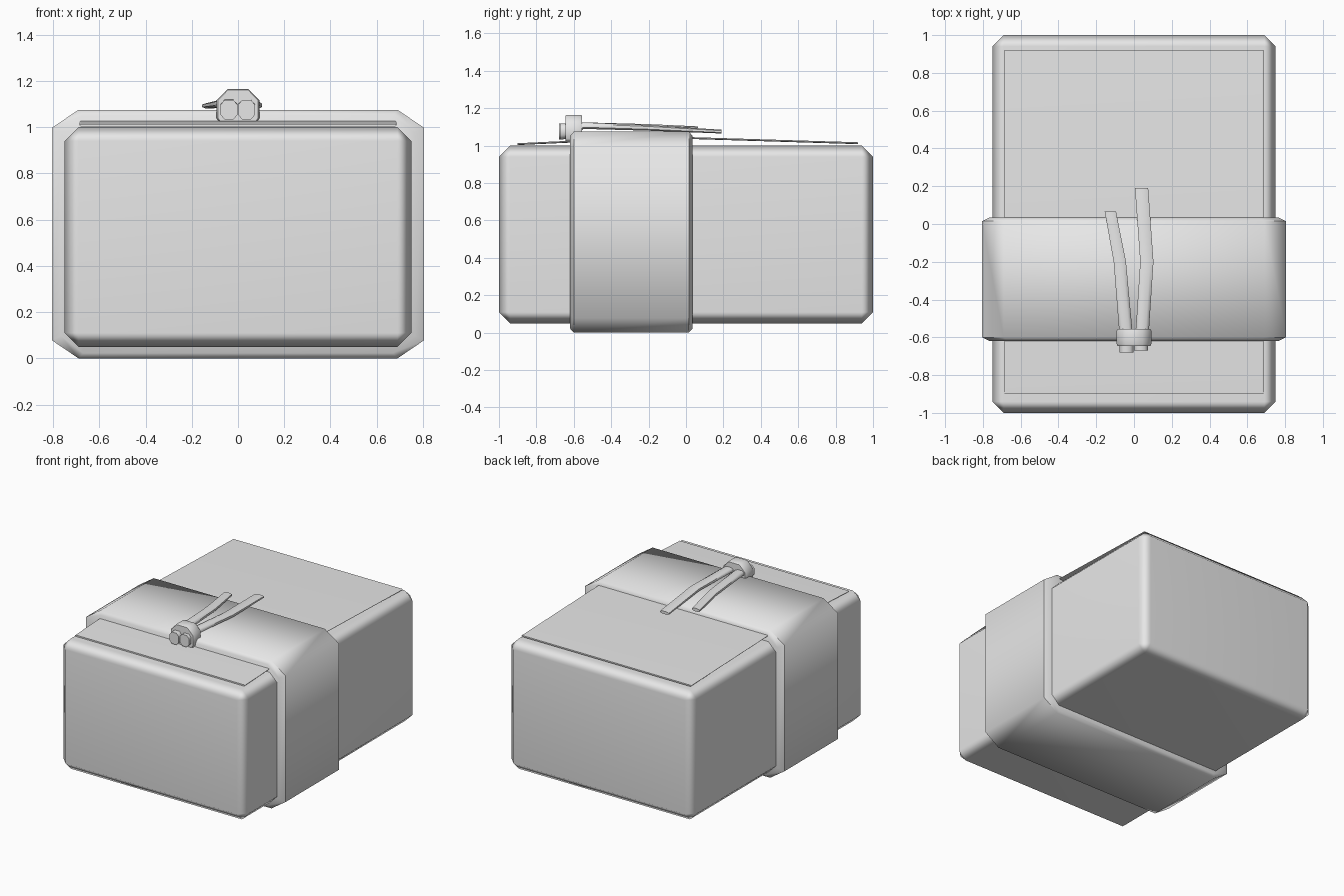
import bpy, bmesh, math
from mathutils import Vector

if "Cube" in bpy.data.objects:
    bpy.data.objects.remove(bpy.data.objects["Cube"], do_unlink=True)

grey = bpy.data.materials.new("plain_grey")
grey.use_nodes = True
grey.diffuse_color = (0.8, 0.8, 0.8, 1)
grey.node_tree.nodes["Principled BSDF"].inputs["Base Color"].default_value = (0.8, 0.8, 0.8, 1)


def finish(name, bm, angle):
    """Turn a bmesh into a smooth shaded object with sharp edges above the angle."""
    bmesh.ops.recalc_face_normals(bm, faces=bm.faces[:])
    for f in bm.faces:
        f.smooth = True
    mesh = bpy.data.meshes.new(name)
    bm.to_mesh(mesh)
    bm.free()
    mesh.set_sharp_from_angle(angle=math.radians(angle))
    mesh.materials.append(grey)
    obj = bpy.data.objects.new(name, mesh)
    bpy.context.collection.objects.link(obj)
    return obj


def weighted(obj):
    mod = obj.modifiers.new("Flat panels", "WEIGHTED_NORMAL")
    mod.keep_sharp = True
    return obj


def cut_corner(hw, hh, cx, cz):
    """Rectangle with cut corners, half sizes hw and hh, cut by cx and cz."""
    quarter = [(hw, hh - cz), (hw - cx, hh)]
    pts = []
    for sx, sz in ((1, 1), (-1, 1), (-1, -1), (1, -1)):
        q = [(sx * x, sz * z) for x, z in quarter]
        pts += q if sx * sz > 0 else q[::-1]
    return pts


def loft(name, sections, angle=60):
    """Join rings along y; each section is (x, y, z, outline)."""
    bm = bmesh.new()
    rings = [[bm.verts.new((x + px, y, z + pz)) for px, pz in outline]
             for x, y, z, outline in sections]
    n = len(rings[0])
    for a, b in zip(rings, rings[1:]):
        for i in range(n):
            j = (i + 1) % n
            bm.faces.new((a[i], a[j], b[j], b[i]))
    bm.faces.new(rings[0])
    bm.faces.new(rings[-1])
    return finish(name, bm, angle)


# Main box with chamfered edges
bm = bmesh.new()
bmesh.ops.create_cube(bm, size=1)
bmesh.ops.scale(bm, vec=Vector((1.5, 2, 0.95)), verts=bm.verts)
bmesh.ops.translate(bm, vec=Vector((0, 0, 0.525)), verts=bm.verts)
bmesh.ops.bevel(bm, geom=bm.edges[:], offset=0.06, segments=1, affect="EDGES")
weighted(finish("box", bm, 60))

# Thin sheet arching slightly over the top
sheet = [(-0.9, 1.008), (-0.6, 1.022), (0.04, 1.04), (0.92, 1.013)]
flat = cut_corner(0.685, 0.005, 0.005, 0.004)
weighted(loft("top_sheet", [(0, y, z, flat) for y, z in sheet], 40))

# Wide band wrapped round the box
outer = cut_corner(0.805, 0.5375, 0.115, 0.078)
inner = cut_corner(0.765, 0.515, 0.095, 0.075)
loft("band", [(0, -0.62, 0.5375, inner), (0, -0.6, 0.5375, outer),
              (0, 0.015, 0.5375, outer), (0, 0.035, 0.5375, inner)])

# Knot loop
loop = [(-0.08, -0.07), (0.08, -0.07), (0.092, -0.055), (0.092, 0.025),
        (0.045, 0.073), (-0.045, 0.073), (-0.092, 0.025), (-0.092, -0.055)]
small = [(0.95 * x, 0.95 * z) for x, z in loop]
loft("knot", [(0, -0.645, 1.092, small), (0, -0.635, 1.092, loop),
              (0, -0.565, 1.092, loop), (0, -0.555, 1.092, small)])


# Two cords, each running from a short stub through the knot to a flat tail
def cord(name, path):
    loft(name, [(x, y, z, cut_corner(w / 2, h / 2, w * 0.25, h * 0.25))
                for x, y, z, w, h in path])


cord("right_cord", [(-0.039, -0.68, 1.075, 0.074, 0.085), (-0.039, -0.6, 1.08, 0.074, 0.08),
                    (-0.045, -0.55, 1.107, 0.07, 0.035), (-0.075, -0.2, 1.1, 0.065, 0.03),
                    (-0.125, 0.065, 1.092, 0.06, 0.022)])
cord("left_cord", [(0.037, -0.67, 1.075, 0.074, 0.085), (0.037, -0.6, 1.08, 0.074, 0.08),
                   (0.045, -0.55, 1.107, 0.07, 0.035), (0.068, -0.2, 1.095, 0.07, 0.03),
                   (0.04, 0.19, 1.075, 0.07, 0.02)])
